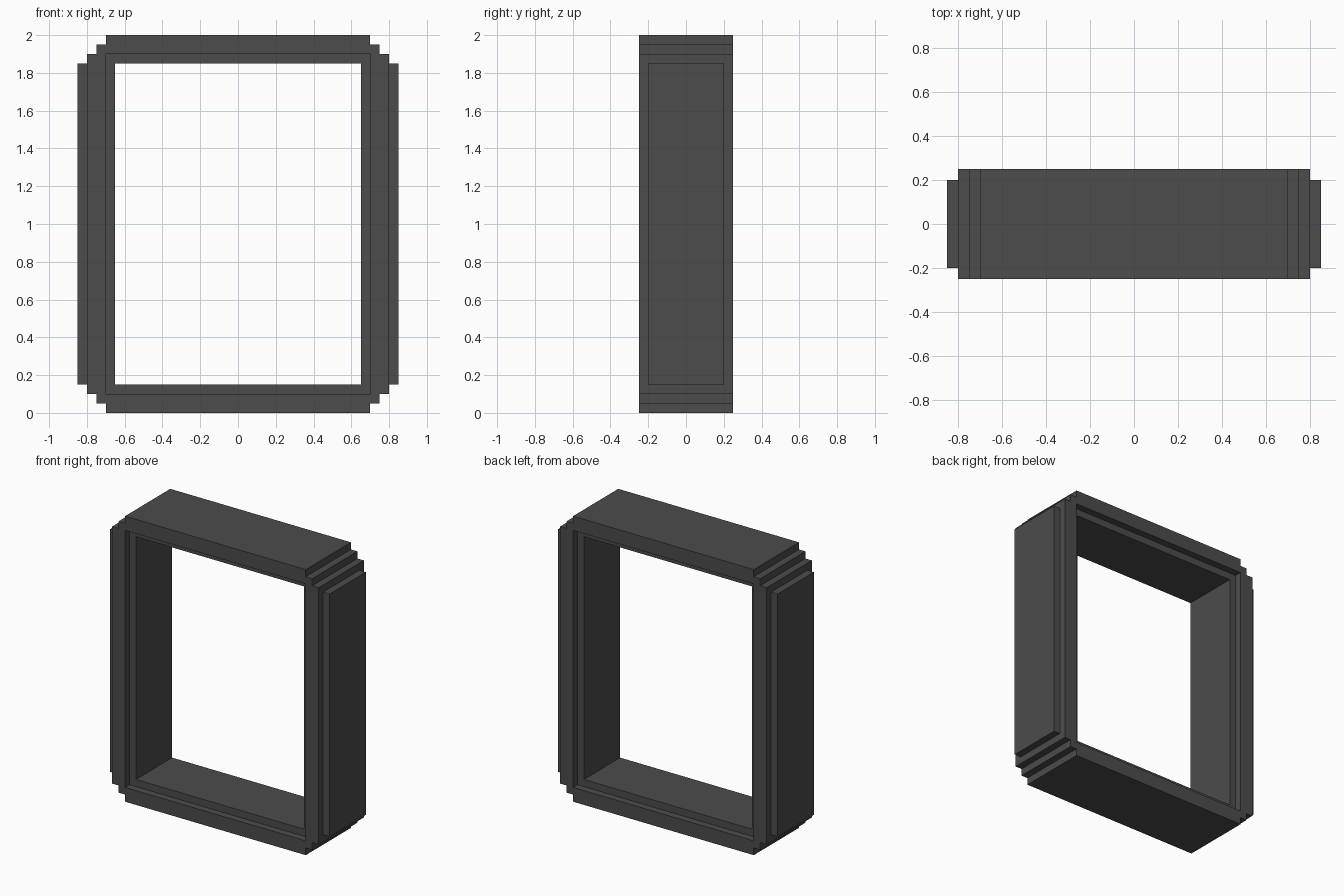
import bpy, bmesh, math
from mathutils import Matrix

cube = bpy.data.objects.get("Cube")
if cube:
    bpy.data.objects.remove(cube, do_unlink=True)

# Single dark grey material
GREY = (0.072, 0.072, 0.072, 1.0)
mat = bpy.data.materials.new("dark grey")
mat.use_nodes = True
mat.diffuse_color = GREY
bsdf = next(n for n in mat.node_tree.nodes if n.type == 'BSDF_PRINCIPLED')
bsdf.inputs["Base Color"].default_value = GREY


def finish(name, bm):
    bmesh.ops.recalc_face_normals(bm, faces=bm.faces)
    me = bpy.data.meshes.new(name)
    bm.to_mesh(me)
    bm.free()
    me.materials.append(mat)
    ob = bpy.data.objects.new(name, me)
    bpy.context.collection.objects.link(ob)
    return ob


def rect(hx, hz):
    return [(-hx, -hz), (hx, -hz), (hx, hz), (-hx, hz)]


def ring(name, outer, inner, half_depth):
    """Extrude an outline with a hole along y; outlines are (x, z) about z = 1."""
    bm = bmesh.new()
    edges = []
    for loop in (outer, inner):
        vs = [bm.verts.new((x, -half_depth, z + 1)) for x, z in loop]
        edges += [bm.edges.new((v, vs[(i + 1) % len(vs)])) for i, v in enumerate(vs)]
    bmesh.ops.triangle_fill(bm, use_beauty=True, edges=edges, normal=(0, -1, 0))
    ext = bmesh.ops.extrude_face_region(bm, geom=bm.faces[:], use_keep_orig=True)
    moved = [g for g in ext["geom"] if isinstance(g, bmesh.types.BMVert)]
    bmesh.ops.translate(bm, verts=moved, vec=(0, 2 * half_depth, 0))
    # Merge the flat triangles into clean faces
    bmesh.ops.recalc_face_normals(bm, faces=bm.faces)
    bmesh.ops.dissolve_limit(bm, angle_limit=math.radians(1),
                             verts=bm.verts, edges=bm.edges)
    return finish(name, bm)


# Stepped corner, mirrored into all four quadrants
corner = [(0.80, 0.90), (0.75, 0.90), (0.75, 0.95), (0.70, 0.95), (0.70, 1.00)]
half = corner + [(-x, z) for x, z in reversed(corner)]
outline = half + [(-x, -z) for x, z in half]

# Main frame, and the recessed lip lining its opening
ring("outer_frame", outline, rect(0.70, 0.90), 0.25)
ring("inner_lip", rect(0.71, 0.91), rect(0.65, 0.85), 0.20)

# Raised panels on both sides
for name, side in (("left_side_panel", 1), ("right_side_panel", -1)):
    bm = bmesh.new()
    bmesh.ops.create_cube(bm, size=1, matrix=Matrix.Translation((side * 0.82, 0, 1))
                          @ Matrix.Diagonal((0.06, 0.40, 1.70, 1)))
    finish(name, bm)
